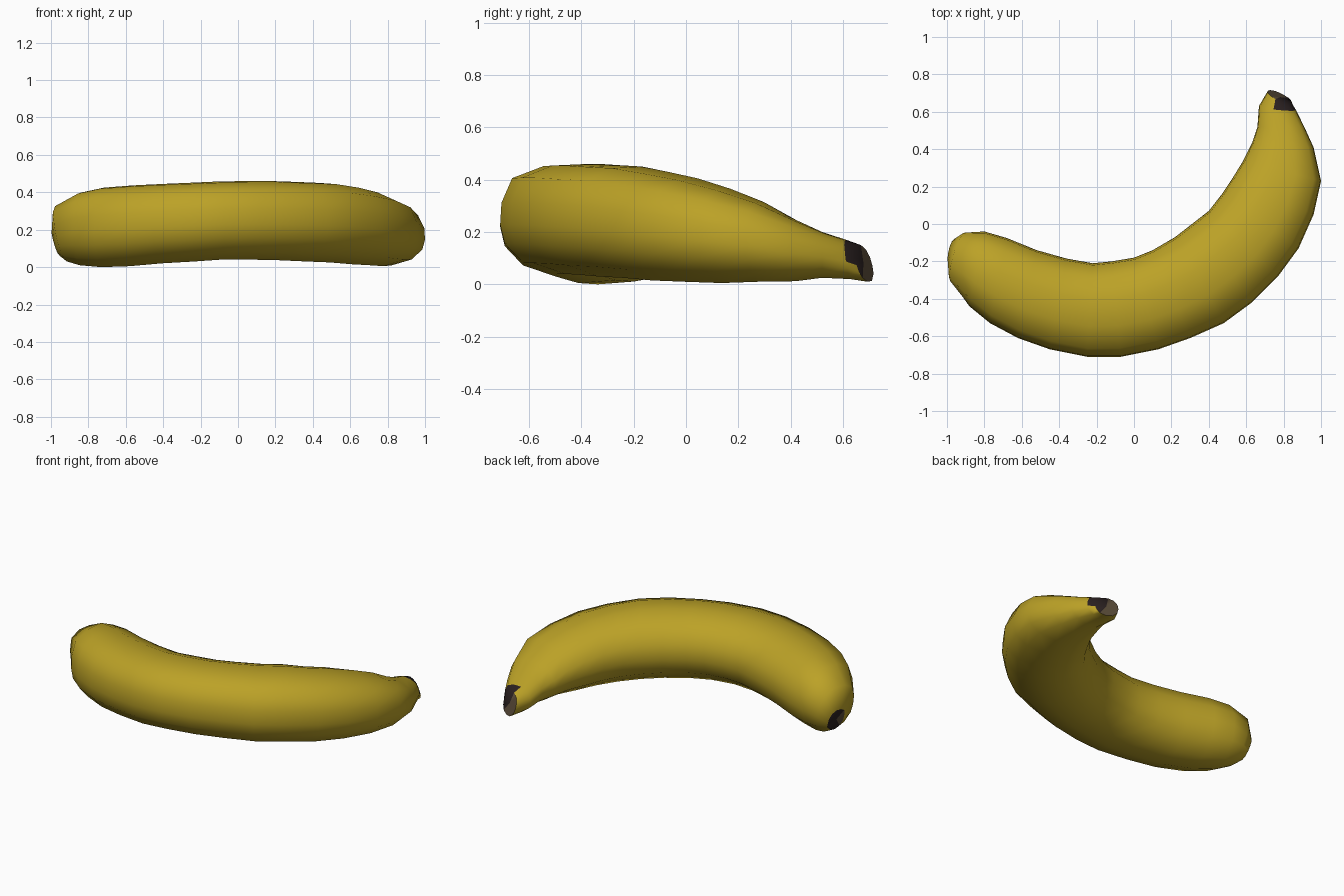
import bpy, bmesh
from mathutils import Vector

if "Cube" in bpy.data.objects:
    bpy.data.objects.remove(bpy.data.objects["Cube"])


def material(name, rgb):
    m = bpy.data.materials.new(name)
    m.diffuse_color = (*rgb, 1)
    m.use_nodes = True
    m.node_tree.nodes["Principled BSDF"].inputs["Base Color"].default_value = m.diffuse_color
    return m


# Stations along the fruit: outer x, y, inner x, y, lowest z, highest z, tilt
stations = [
    (-.985, -.20, -.955, -.08, .06, .20, .02),
    (-.975, -.31, -.90, -.045, .03, .33, .03),
    (-.88, -.44, -.80, -.04, .01, .40, 0),
    (-.77, -.53, -.68, -.075, 0, .425, 0),
    (-.62, -.61, -.52, -.14, .005, .437, 0),
    (-.45, -.67, -.36, -.185, .02, .445, 0),
    (-.25, -.71, -.22, -.21, .03, .452, 0),
    (-.07, -.71, -.12, -.20, .04, .458, 0),
    (.13, -.67, 0, -.18, .04, .46, 0),
    (.30, -.61, .10, -.14, .037, .46, 0),
    (.48, -.53, .22, -.07, .03, .455, 0),
    (.63, -.42, .31, 0, .025, .45, 0),
    (.77, -.28, .40, .07, .015, .43, 0),
    (.88, -.13, .47, .16, .01, .405, 0),
    (.96, .05, .53, .25, .005, .365, 0),
    (1.0, .23, .585, .34, .01, .315, 0),
    (.96, .41, .63, .43, .012, .245, 0),
    (.91, .52, .66, .52, .025, .20, 0),
    (.865, .61, .668, .63, .02, .17, .01),
    (.84, .65, .715, .71, .01, .15, .02),
]
# Cross-section in unit size: outward, upward
section = [(1, -.1), (.98, .3), (.82, .75), (.35, .97), (-.2, 1), (-.68, .78), (-.96, .35),
           (-1, -.1), (-.88, -.55), (-.45, -.95), (.15, -1), (.65, -.8), (.93, -.45)]

bm = bmesh.new()
rings = []
for ox, oy, ix, iy, lo, hi, tilt in stations:
    outer, inner = Vector((ox, oy, 0)), Vector((ix, iy, 0))
    half = (outer - inner) / 2
    centre = (outer + inner) / 2 + Vector((0, 0, (lo + hi) / 2))
    along = Vector((half.y, -half.x, 0)).normalized()
    rings.append([bm.verts.new(centre + half * u + along * tilt * v
                               + Vector((0, 0, (hi - lo) / 2 * v)))
                  for u, v in section])

# Peel
n = len(section)
for k, (a, b) in enumerate(zip(rings, rings[1:])):
    for i in range(n):
        j = (i + 1) % n
        f = bm.faces.new((a[i], a[j], b[j], b[i]))
        # dark edge on the upper outside of the stem
        if k == len(rings) - 2 and section[i][0] > .3 and section[i][1] > -.2:
            f.material_index = 1


# Blossom tip and cut stem: fans of faces in two browns
def cap(ring, is_dark):
    mid = sum((v.co for v in ring), Vector()) / n
    hub = bm.verts.new(mid)
    for i in range(n):
        f = bm.faces.new((ring[i], ring[(i + 1) % n], hub))
        f.material_index = 1 if is_dark(f.calc_center_median() - mid) else 2


cap(rings[0], lambda d: d.y > -.03)
cap(rings[-1], lambda d: d.x + d.z * .6 > .005)

bmesh.ops.recalc_face_normals(bm, faces=bm.faces)
mesh = bpy.data.meshes.new("banana")
bm.to_mesh(mesh)
bm.free()
mesh.materials.append(material("yellow peel", (.50, .36, .02)))
mesh.materials.append(material("dark tip", (.022, .014, .014)))
mesh.materials.append(material("brown stem", (.10, .07, .04)))

banana = bpy.data.objects.new("banana", mesh)
bpy.context.collection.objects.link(banana)
bpy.context.view_layer.objects.active = banana
banana.select_set(True)
bpy.ops.object.shade_smooth_by_angle(angle=.9)
